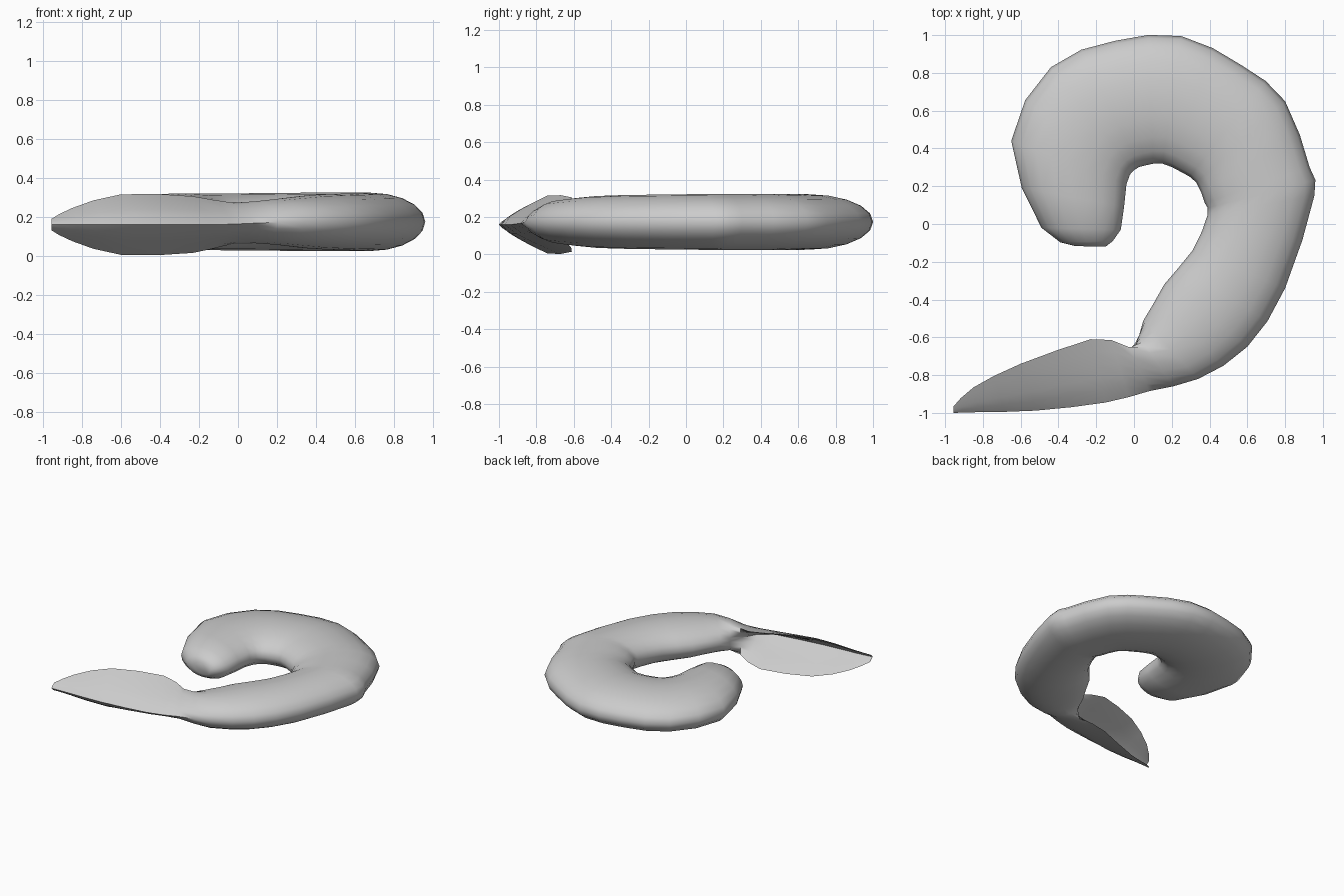
import bpy, bmesh, math
from mathutils import Vector

if "Cube" in bpy.data.objects:
    bpy.data.objects.remove(bpy.data.objects["Cube"])

N = 20                       # sides of the cross-section
FOLD_START, FOLD_END = 12, 14  # stations where the tube opens into a V trough

# stations along the curl: outer x, y, inner x, y, half height
STATIONS = [
    (-.31, -.117, -.15, -.12, .045), (-.49, -.02, -.07, -.03, .118),
    (-.65, .44, -.04, .21, .145), (-.44, .83, 0, .285, .145),
    (-.1, .97, .06, .31, .146), (.25, .995, .15, .32, .148),
    (.57, .84, .25, .275, .15), (.8, .65, .33, .22, .15),
    (.93, .3, .375, .11, .15), (.955, .15, .39, .05, .149),
    (.8, -.34, .31, -.14, .145), (.6, -.65, .16, -.32, .138),
    (.34, -.82, .05, -.51, .117), (.08, -.885, -.06, -.575, .105),
    (-.15, -.945, -.23, -.61, .145), (-.52, -.988, -.6, -.74, .155),
    (-.82, -.996, -.85, -.865, .085), (-.955, -1, -.955, -.965, .03),
]


def spline(i):
    """Station i and the point halfway to the next one (Catmull-Rom)."""
    last = len(STATIONS) - 1
    p, a, b, q = (STATIONS[max(0, min(last, i + d))] for d in (-1, 0, 1, 2))
    mid = [.5625 * (y + z) - .0625 * (x + w) for x, y, z, w in zip(p, a, b, q)]
    return [(i, a)] if i == last else [(i, a), (i + .5, mid)]


def section_point(t, fold):
    """Fraction from outer to inner side, and height factor, at angle t."""
    oval = ((1 - math.cos(t)) / 2, math.sin(t))
    a = abs(t) / (math.pi / 2)
    sign = 1 if t >= 0 else -1
    if a <= 1.001:                       # outside of the V
        vee = (a, sign * min(a, 1) ** .75)
    else:                                # inside of the V
        s = max(0, 2 - a)
        vee = (.12 + .88 * s, sign * .94 * s ** .85)
    return [o + (v - o) * fold for o, v in zip(oval, vee)]


# curled body with folded tail
bm = bmesh.new()
rings = []
for i in range(len(STATIONS)):
    for pos, (ox, oy, ix, iy, h) in spline(i):
        f = max(0, min(1, (pos - FOLD_START) / (FOLD_END - FOLD_START)))
        fold = f * f * (3 - 2 * f)
        outer, inner = Vector((ox, oy)), Vector((ix, iy))
        zc = .174 - .014 * fold
        ring = []
        for k in range(N):
            t = 2 * math.pi * k / N
            if t > math.pi + 1e-6:
                t -= 2 * math.pi
            u, w = section_point(t, fold)
            p = outer.lerp(inner, u)
            ring.append(bm.verts.new((p.x, p.y, zc + h * w)))
        rings.append(ring)
for a, b in zip(rings, rings[1:]):
    for k in range(N):
        j = (k + 1) % N
        bm.faces.new((a[k], a[j], b[j], b[k]))

# head and tail end caps
for ring in (rings[0], rings[-1]):
    bm.faces.new(ring)
bmesh.ops.recalc_face_normals(bm, faces=bm.faces)

mesh = bpy.data.meshes.new("curled_body")
bm.to_mesh(mesh)
bm.free()
body = bpy.data.objects.new("curled_body", mesh)
bpy.context.collection.objects.link(body)
bpy.context.view_layer.objects.active = body
body.select_set(True)
bpy.ops.object.shade_smooth_by_angle(angle=math.radians(60))
